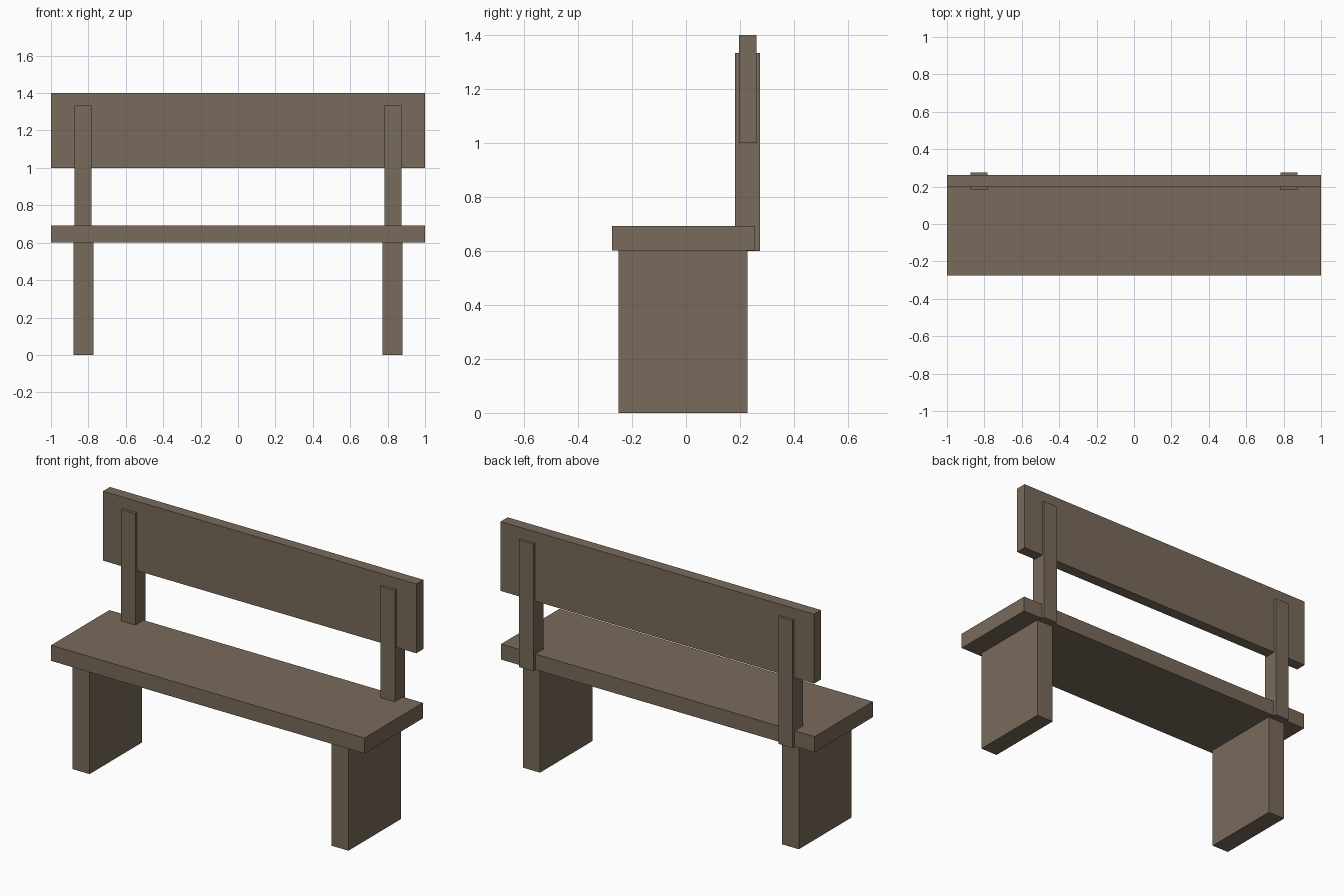
import bpy

default = bpy.data.objects.get("Cube")
if default:
    bpy.data.objects.remove(default, do_unlink=True)

# Single weathered timber colour
wood = bpy.data.materials.new("brown_wood")
wood.use_nodes = True
colour = (0.19, 0.145, 0.103, 1)
wood.diffuse_color = colour
wood.node_tree.nodes["Principled BSDF"].inputs["Base Color"].default_value = colour


def board(name, x, y, z):
    """Add a rectangular board spanning the given (low, high) ranges."""
    spans = (x, y, z)
    bpy.ops.mesh.primitive_cube_add(size=1, location=[(a + b) / 2 for a, b in spans])
    obj = bpy.context.object
    obj.name = name
    obj.scale = [b - a for a, b in spans]
    bpy.ops.object.transform_apply(location=False, rotation=False, scale=True)
    obj.data.materials.append(wood)
    return obj


# Seat plank and backrest plank
board("seat", (-1, 1), (-0.275, 0.256), (0.602, 0.692))
board("backrest", (-1, 1), (0.197, 0.261), (1.0, 1.4))

# Slab legs and backrest posts, one of each per side
for side, s in (("left", 1), ("right", -1)):
    board(side + "_leg", sorted((s * 0.772, s * 0.88)), (-0.25, 0.228), (0, 0.602))
    board(side + "_back_post", sorted((s * 0.782, s * 0.873)), (0.182, 0.275), (0.6, 1.334))
